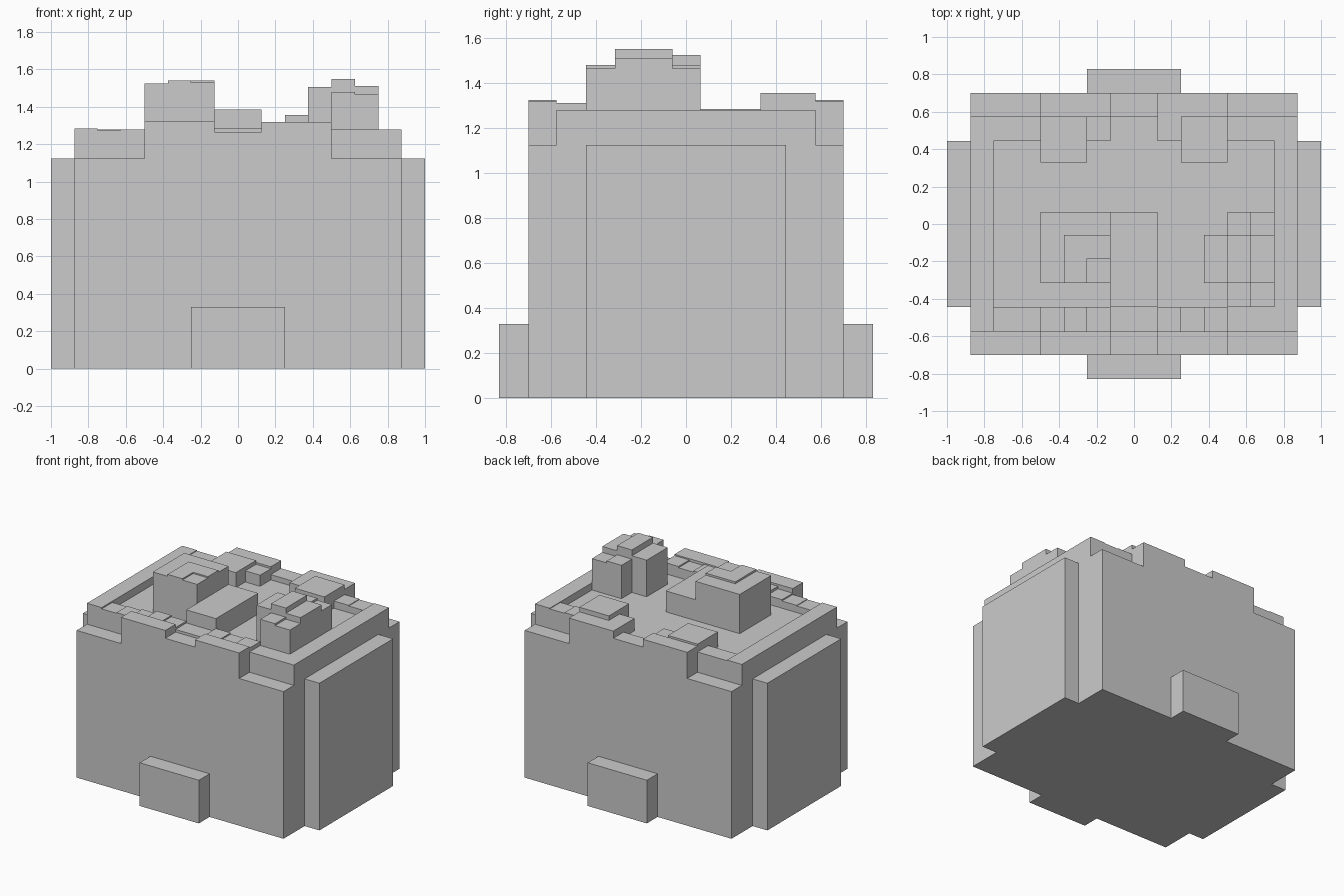
import bpy, bmesh

LEDGE, FLOOR, WALL = 1.125, 1.225, 1.28


def boxes(name, items):
    """One object from boxes given as (x0, x1, y0, y1, z0, z1)."""
    bm = bmesh.new()
    for x0, x1, y0, y1, z0, z1 in items:
        vs = bmesh.ops.create_cube(bm, size=1)["verts"]
        for v in vs:
            v.co.x = x1 if v.co.x > 0 else x0
            v.co.y = y1 if v.co.y > 0 else y0
            v.co.z = z1 if v.co.z > 0 else z0
    me = bpy.data.meshes.new(name)
    bm.to_mesh(me)
    bm.free()
    ob = bpy.data.objects.new(name, me)
    bpy.context.collection.objects.link(ob)
    return ob


# Main block, side panels and low end blocks
boxes("main_block", [(-.875, .875, -.70, .70, 0, LEDGE)])
boxes("side_panels", [(-1, -.875, -.445, .445, 0, LEDGE),
                      (.875, 1, -.445, .445, 0, LEDGE)])
boxes("end_blocks", [(-.25, .25, -.83, -.70, 0, .33),
                     (-.25, .25, .70, .83, 0, .33)])

# Sunken roof floor
boxes("roof_floor", [(-.75, .75, -.445, .445, LEDGE, FLOOR),
                     (-.125, .125, .445, .575, LEDGE, FLOOR)])

# Side parapets
boxes("side_parapets", [(-.875, -.75, -.575, .575, LEDGE, 1.285),
                        (.75, .875, -.575, .575, LEDGE, WALL)])

# Outer raised walls at front and back with a centre notch
outer = []
for y0, y1 in ((-.70, -.575), (.575, .70)):
    outer += [(-.5, -.125, y0, y1, LEDGE, 1.325),
              (-.125, .125, y0, y1, LEDGE, 1.265),
              (.125, .5, y0, y1, LEDGE, 1.32)]
boxes("outer_walls", outer)

# Inner parapet stones: (x0, x1, top)
front = [(-.75, -.625, 1.275), (-.625, -.5, 1.28), (-.5, -.375, 1.29),
         (-.375, -.25, 1.31), (-.25, -.125, 1.30), (-.125, .125, 1.285),
         (.125, .25, 1.31), (.25, .375, 1.30), (.375, .5, 1.31),
         (.5, .75, 1.28)]
back = [(-.75, -.5, 1.28), (-.25, -.125, 1.31), (.125, .25, 1.32),
        (.5, .625, 1.28), (.625, .75, 1.275)]
boxes("front_parapet", [(a, b, -.575, -.445, LEDGE, t) for a, b, t in front])
boxes("back_parapet", [(a, b, .445, .575, LEDGE, t) for a, b, t in back])

# Blocks against the back parapet
boxes("back_roof_blocks", [(-.5, -.25, .33, .575, LEDGE, 1.34),
                           (.25, .5, .33, .575, LEDGE, 1.355)])

# Left roof tower with thin stepped cap
boxes("left_tower", [(-.5, -.125, -.315, .065, FLOOR, 1.525)])
boxes("left_tower_cap", [(-.375, -.25, -.315, -.06, 1.525, 1.54),
                         (-.25, -.125, -.185, -.06, 1.525, 1.54),
                         (-.25, -.125, -.315, -.185, 1.525, 1.53)])

# Low centre block
boxes("centre_roof_block", [(-.125, .125, -.445, .065, FLOOR, 1.385)])

# Right roof tower, stepped
boxes("right_tower", [(.5, .625, -.445, .065, FLOOR, 1.48),
                      (.625, .75, -.445, .065, FLOOR, 1.465)])
boxes("right_tower_top", [(.375, .5, -.315, -.06, FLOOR, 1.505),
                          (.5, .625, -.315, -.06, 1.48, 1.55),
                          (.625, .75, -.315, -.06, 1.465, 1.51)])
